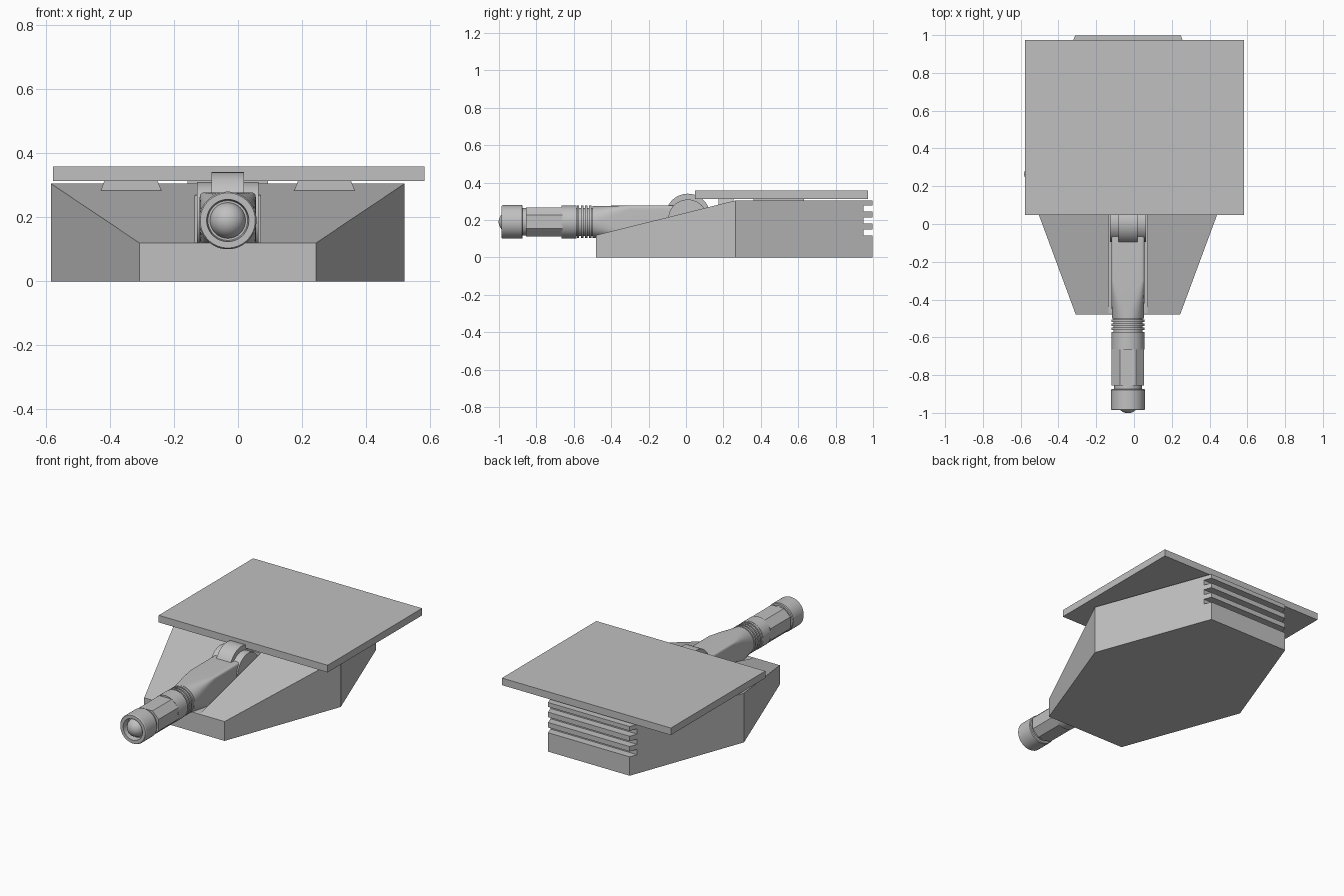
import bpy, bmesh, math
from mathutils import Vector

old = bpy.data.objects.get("Cube")
if old:
    bpy.data.objects.remove(old, do_unlink=True)

grey = bpy.data.materials.new("plain grey")
grey.use_nodes = True
grey.diffuse_color = (0.53, 0.53, 0.53, 1)
grey.node_tree.nodes["Principled BSDF"].inputs["Base Color"].default_value = grey.diffuse_color

CX, CZ = -0.032, 0.19   # axis of the arm


def finish(name, bm, smooth=False):
    bmesh.ops.recalc_face_normals(bm, faces=bm.faces)
    mesh = bpy.data.meshes.new(name)
    bm.to_mesh(mesh)
    bm.free()
    mesh.materials.append(grey)
    ob = bpy.data.objects.new(name, mesh)
    bpy.context.collection.objects.link(ob)
    bpy.ops.object.select_all(action="DESELECT")
    ob.select_set(True)
    bpy.context.view_layer.objects.active = ob
    if smooth:
        bpy.ops.object.shade_smooth_by_angle(angle=math.radians(32))
    return ob


def loft(name, rings, smooth=False):
    """Skin a list of equal-length point rings and cap both ends."""
    bm = bmesh.new()
    rows = [[bm.verts.new(p) for p in ring] for ring in rings]
    n = len(rows[0])
    for a, b in zip(rows, rows[1:]):
        for i in range(n):
            j = (i + 1) % n
            bm.faces.new((a[i], a[j], b[j], b[i]))
    bm.faces.new(rows[0])
    bm.faces.new(rows[-1])
    return finish(name, bm, smooth)


def box(name, x0, x1, y0, y1, z0, z1, inset=0):
    """Box whose top may be narrower in x."""
    return loft(name, [[(x0 + d, y0, z), (x1 - d, y0, z), (x1 - d, y1, z), (x0 + d, y1, z)]
                       for z, d in ((z0, 0), (z1, inset))])


def ring(y, r, power=2, n=40):
    """Section around the arm axis: power 2 is round, higher is squarer."""
    pts = []
    for i in range(n):
        a = math.tau * (i + 0.5) / n
        c, s = math.cos(a), math.sin(a)
        pts.append((CX + r * math.copysign(abs(c) ** (2 / power), c), y,
                    CZ + r * math.copysign(abs(s) ** (2 / power), s)))
    return pts


def lathe(name, profile):
    return loft(name, [ring(y, r) for y, r in profile], True)


def disc(name, half, y, z, r, n=48):
    """Cylinder lying across the model."""
    return loft(name, [[(CX + x, y + r * math.cos(math.tau * i / n), z + r * math.sin(math.tau * i / n))
                        for i in range(n)] for x in (-half, half)], True)


def cut(target, cutter):
    mod = target.modifiers.new("cut", "BOOLEAN")
    mod.operation, mod.solver, mod.object = "DIFFERENCE", "EXACT", cutter
    bpy.context.view_layer.objects.active = target
    bpy.ops.object.modifier_apply(modifier=mod.name)
    bpy.data.objects.remove(cutter, do_unlink=True)


# Hexagonal body with a sloped nose
plan = [(-0.276, -0.48, 0.12), (0.276, -0.48, 0.12), (0.552, 0.265, 0.305),
        (0.28, 0.998, 0.305), (-0.28, 0.998, 0.305), (-0.552, 0.265, 0.305)]
bm = bmesh.new()
low = [bm.verts.new((CX + x, y, 0)) for x, y, z in plan]
top = [bm.verts.new((CX + x, y, z)) for x, y, z in plan]
bm.faces.new(low)
bm.faces.new((top[0], top[1], top[2], top[5]))
bm.faces.new(top[2:])
for i in range(6):
    j = (i + 1) % 6
    bm.faces.new((low[i], low[j], top[j], top[i]))
body = finish("body", bm)

# Channel for the arm and the three slots across the back
cut(body, box("channel_cutter", CX - 0.103, CX + 0.103, -0.6, 0.12, 0.122, 0.5))
for z in (0.117, 0.181, 0.245):
    cut(body, box("slot_cutter", -0.8, 0.8, 0.95, 1.1, z, z + 0.033))

# Flat roof on its supports
box("roof_slab", -0.578, 0.582, 0.048, 0.974, 0.314, 0.358)
box("roof_support", CX - 0.125, CX + 0.125, 0.36, 0.63, 0.30, 0.316)
for side, label in ((1, "left"), (-1, "right")):
    x = CX + side * 0.302
    box(label + "_roof_pad", x - 0.095, x + 0.095, 0.175, 0.255, 0.283, 0.316, 0.013)

# Pivot at the root of the arm
disc("pivot_drum", 0.05, 0.01, 0.222, 0.119)
disc("pivot_cheeks", 0.096, 0.01, 0.205, 0.105)

# Arm: square at the pivot, round at the collar
loft("arm_root", [ring(0.0, 0.088, 14), ring(-0.3, 0.088, 14), ring(-0.38, 0.087, 5),
                  ring(-0.45, 0.086, 2.6), ring(-0.5, 0.085)], True)
lathe("ribbed_neck", [(-0.49, 0.076), (-0.59, 0.076)])
for i in range(4):
    y = -0.505 - 0.022 * i
    lathe("neck_rib", [(y, 0.087), (y - 0.013, 0.087)])
lathe("collar", [(-0.585, 0.088), (-0.665, 0.088)])

# Eight-sided barrel
section = [(0.043, 0.077), (0.086, 0.036), (0.086, -0.036), (0.043, -0.077),
           (-0.043, -0.077), (-0.086, -0.036), (-0.086, 0.036), (-0.043, 0.077)]
loft("barrel", [[(CX + x, y, CZ + z) for x, z in section] for y in (-0.66, -0.855)])
lathe("barrel_neck", [(-0.85, 0.074), (-0.885, 0.074)])

# Muzzle with a recessed round lens
lathe("muzzle", [(-0.873, 0.086), (-0.878, 0.09), (-0.98, 0.09), (-0.986, 0.086),
                 (-0.986, 0.066), (-0.95, 0.062)])
bm = bmesh.new()
bmesh.ops.create_uvsphere(bm, u_segments=32, v_segments=16, radius=0.056)
bmesh.ops.translate(bm, verts=bm.verts, vec=Vector((CX, -0.946, CZ)))
finish("lens", bm, True)
